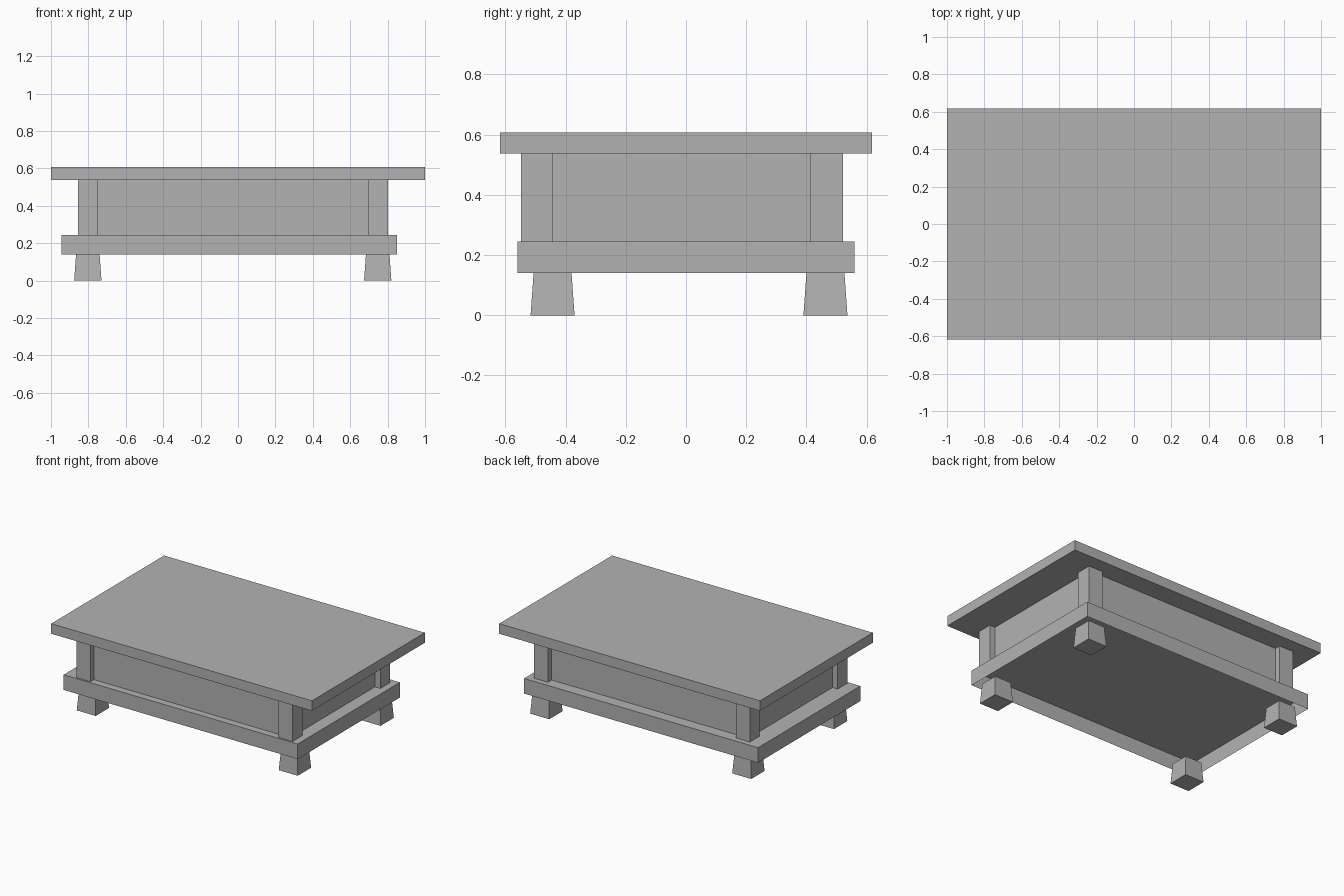
import bpy
import bmesh

cube = bpy.data.objects.get("Cube")
if cube:
    bpy.data.objects.remove(cube, do_unlink=True)

# Single flat grey for the whole table
GREY = (0.45, 0.45, 0.45, 1.0)
grey = bpy.data.materials.new("plain_grey")
grey.use_nodes = True
grey.diffuse_color = GREY
grey.node_tree.nodes["Principled BSDF"].inputs["Base Color"].default_value = GREY


def block(name, xs, ys, zs, taper=0.0, open_bottom=False):
    """Box between the given limits; taper narrows the top on every side."""
    bm = bmesh.new()
    bmesh.ops.create_cube(bm, size=1)
    for v in bm.verts:
        top = v.co.z > 0
        inset = taper if top else 0.0
        v.co.x = xs[1] - inset if v.co.x > 0 else xs[0] + inset
        v.co.y = ys[1] - inset if v.co.y > 0 else ys[0] + inset
        v.co.z = zs[1] if top else zs[0]
    if open_bottom:
        base = [f for f in bm.faces if f.normal.z < -0.9]
        bmesh.ops.delete(bm, geom=base, context='FACES_ONLY')
    mesh = bpy.data.meshes.new(name)
    bm.to_mesh(mesh)
    bm.free()
    mesh.materials.append(grey)
    obj = bpy.data.objects.new(name, mesh)
    bpy.context.collection.objects.link(obj)
    return obj


# Stacked heights
FRAME_Z, BODY_Z, TOP_Z, HEIGHT = 0.14, 0.245, 0.537, 0.607

# Slab top, recessed body and hollow lower frame
block("table_top", (-1, 1), (-0.618, 0.618), (TOP_Z, HEIGHT))
block("body_panels", (-0.815, 0.76), (-0.51, 0.48), (BODY_Z, TOP_Z), open_bottom=True)
block("lower_frame", (-0.945, 0.85), (-0.56, 0.56), (FRAME_Z, BODY_Z), open_bottom=True)

# Corner posts and tapered feet
POST, FOOT = 0.107, 0.146
for side, post_x, foot_x in (("right", -0.855, -0.876), ("left", 0.695, 0.674)):
    for end, post_y, foot_y in (("front", -0.548, -0.516), ("back", 0.414, 0.39)):
        block(f"{end}_{side}_post", (post_x, post_x + POST), (post_y, post_y + POST),
              (BODY_Z, TOP_Z), open_bottom=True)
        block(f"{end}_{side}_foot", (foot_x, foot_x + FOOT), (foot_y, foot_y + FOOT),
              (0, FRAME_Z), taper=0.01)
